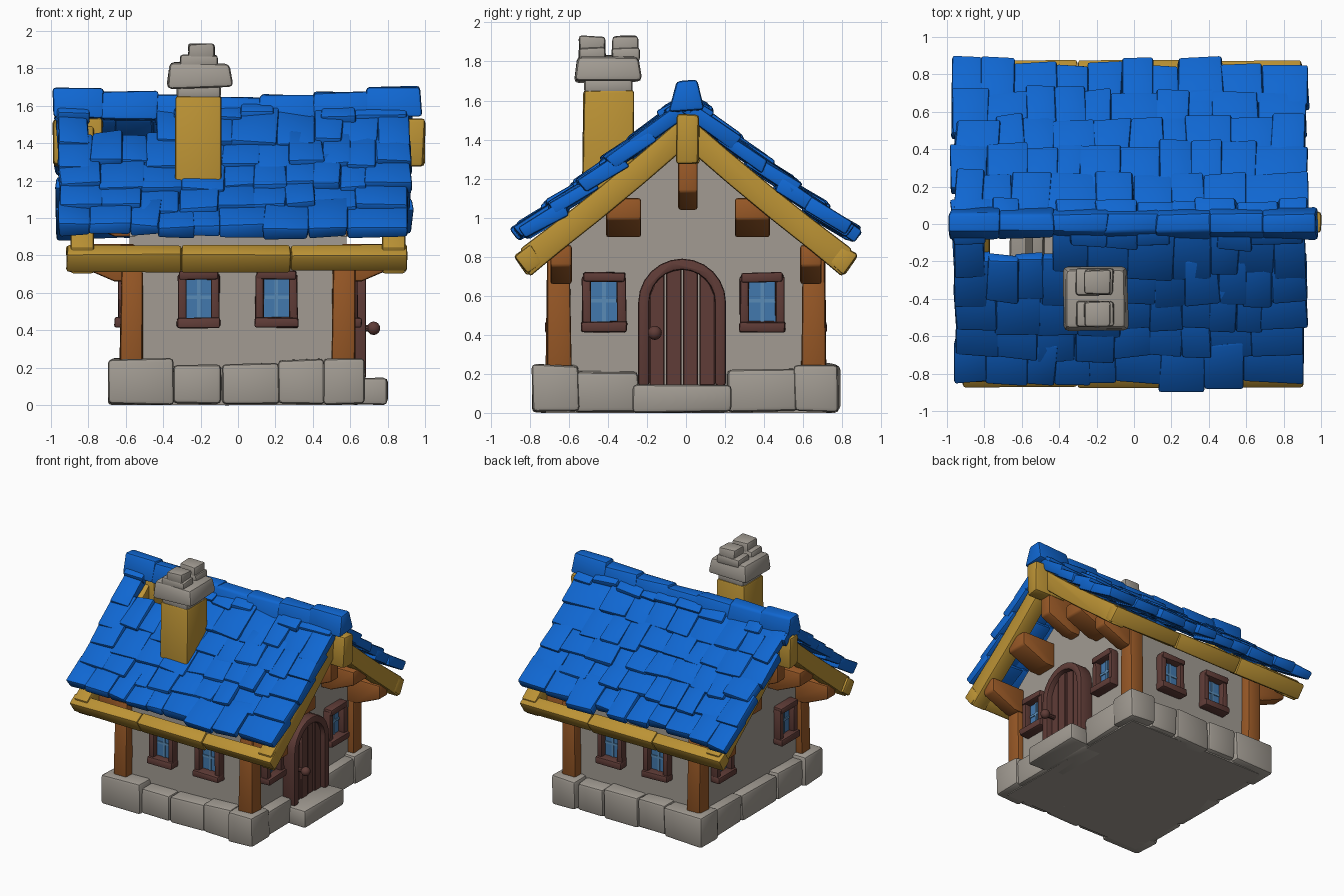
import bpy, bmesh, math, random
from mathutils import Matrix, Vector, Euler

if "Cube" in bpy.data.objects:
    bpy.data.objects.remove(bpy.data.objects["Cube"])

random.seed(7)


def material(name, rgb):
    m = bpy.data.materials.new(name)
    m.diffuse_color = (*rgb, 1)
    m.use_nodes = True
    m.node_tree.nodes["Principled BSDF"].inputs["Base Color"].default_value = m.diffuse_color
    return m


BLUE = material("blue_tile", (0.005, 0.135, 0.64))
TAN = material("ochre_timber", (0.50, 0.29, 0.035))
GREY = material("grey_stone", (0.36, 0.33, 0.29))
WOOD = material("orange_wood", (0.32, 0.10, 0.02))
DARK = material("dark_wood", (0.115, 0.045, 0.038))
GLASS = material("window_glass", (0.055, 0.19, 0.42))
BAR = material("window_bar", (0.10, 0.26, 0.47))


def box(bm, loc, size, rot=(0, 0, 0), jitter=0.0, taper=(1, 1), mat=None):
    """Box with optional narrower top and slightly uneven corners."""
    m = (mat or Matrix()) @ Matrix.Translation(loc) @ Euler(rot).to_matrix().to_4x4()
    for v in bmesh.ops.create_cube(bm, size=1)["verts"]:
        t = taper if v.co.z > 0 else (1, 1)
        p = Vector((v.co.x * size[0] * t[0], v.co.y * size[1] * t[1], v.co.z * size[2]))
        v.co = m @ (p + Vector([random.uniform(-jitter, jitter) for _ in range(3)]))


def span(bm, x, y, z, **kw):
    """Box given by its limits on each axis."""
    box(bm, [(a + b) / 2 for a, b in (x, y, z)], [abs(b - a) for a, b in (x, y, z)], **kw)


def prism(bm, pts, a, b, axis="x"):
    """Extrude a profile along x (points are y,z) or along y (points are x,z)."""
    def put(p, d):
        return (d, p[0], p[1]) if axis == "x" else (p[0], d, p[1])
    lo = [bm.verts.new(put(p, a)) for p in pts]
    hi = [bm.verts.new(put(p, b)) for p in pts]
    bm.faces.new(lo)
    bm.faces.new(hi[::-1])
    for i in range(len(pts)):
        j = (i + 1) % len(pts)
        bm.faces.new((lo[i], hi[i], hi[j], lo[j]))


def finish(name, bm, mat, bevel=0.0, seg=2):
    bmesh.ops.recalc_face_normals(bm, faces=bm.faces)
    if bevel:
        edges = [e for e in bm.edges if len(e.link_faces) == 2 and e.calc_face_angle(0) > 0.6]
        bmesh.ops.bevel(bm, geom=edges, offset=bevel, segments=seg, profile=0.5,
                        affect="EDGES", clamp_overlap=True)
    me = bpy.data.meshes.new(name)
    bm.to_mesh(me)
    bm.free()
    me.materials.append(mat)
    ob = bpy.data.objects.new(name, me)
    bpy.context.collection.objects.link(ob)
    return ob


def roof(y):
    """Height of the tile surface, a little steeper towards the ridge."""
    y = abs(y)
    return 1.66 - 0.88 * y + 0.08 * y * y


# foundation stones, floor and door step
bm = bmesh.new()
for s in (-1, 1):
    cuts = (-0.69, -0.34, -0.09, 0.22, 0.46, 0.675)
    for i, (a, b) in enumerate(zip(cuts, cuts[1:])):
        end = i in (0, 4)
        span(bm, (a, b), (s * 0.55, s * (0.785 if end else 0.76)),
             (0.005, 0.245 if end else random.uniform(0.205, 0.25)), jitter=0.008)
    cuts = (-0.57, -0.24, 0.21, 0.57)
    for i, (a, b) in enumerate(zip(cuts, cuts[1:])):
        top = 0.14 if (s > 0 and i == 1) else random.uniform(0.2, 0.23)
        span(bm, (s * 0.48, s * 0.66), (a, b), (0.005, top), jitter=0.007)
finish("foundation_stones", bm, GREY, 0.022)
bm = bmesh.new()
span(bm, (-0.62, 0.62), (-0.72, 0.72), (0, 0.08))
finish("floor_slab", bm, GREY)
bm = bmesh.new()
span(bm, (0.6, 0.8), (-0.27, 0.23), (0.005, 0.145), jitter=0.006)
finish("door_step", bm, GREY, 0.022)

# plaster walls: two gables and two long sides, open to the roof
bm = bmesh.new()
gable = [(-0.64, 0.1), (0.64, 0.1), (0.64, 0.90), (0.3, 1.18), (0, 1.42), (-0.3, 1.18), (-0.64, 0.90)]
for s in (-1, 1):
    prism(bm, gable, s * 0.54, s * 0.58)
    span(bm, (-0.55, 0.55), (s * 0.60, s * 0.64), (0.1, 0.92))
finish("walls", bm, GREY)

# corner posts
bm = bmesh.new()
for sx in (-1, 1):
    for sy in (-1, 1):
        span(bm, (sx * 0.505, sx * 0.63), (sy * 0.59, sy * 0.715), (0.2, 0.84),
             jitter=0.006, taper=(0.9, 0.9))
finish("corner_posts", bm, WOOD, 0.015)

# wooden corbels under the gable overhang: eaves, middle and ridge
bm = bmesh.new()
for s in (-1, 1):
    for y, half, low, top in ((-0.64, 0.055, 0.66, 0.86), (0.64, 0.055, 0.66, 0.86), (-0.32, 0.09, 0.90, 1.10),
                              (0.34, 0.09, 0.90, 1.10), (0.01, 0.05, 1.04, 1.32)):
        pts = [(s * 0.55, low), (s * 0.66, low), (s * 0.87, low + 0.09),
               (s * 0.87, top), (s * 0.55, top)]
        prism(bm, pts, y - half, y + half, "y")
finish("corbels", bm, WOOD, 0.014)

# ochre barge boards following the roof slope
bm = bmesh.new()
ys = [0.0, 0.22, 0.44, 0.64, 0.85]
for sx in (-1, 1):
    for sy in (-1, 1):
        top = [(sy * y, roof(y) - 0.13) for y in ys]
        low = [(sy * y, roof(y) - 0.30) for y in ys[:-1]] + [(sy * 0.80, roof(0.80) - 0.31)]
        prism(bm, top + low[::-1], sx * 0.77, sx * 0.895)
finish("barge_boards", bm, TAN, 0.014)

# ochre eave boards and ridge beam ends
bm = bmesh.new()
for s in (-1, 1):
    cuts = (-0.915, -0.3, 0.28, 0.9)
    for a, b in zip(cuts, cuts[1:]):
        box(bm, ((a + b) / 2, s * 0.805, 0.785), (b - a, 0.10, 0.12),
            rot=(-s * 0.6, 0, 0), jitter=0.006)
finish("eave_boards", bm, TAN, 0.015)
bm = bmesh.new()
for s in (-1, 1):
    span(bm, (s * 0.72, s * 0.995), (-0.045, 0.065), (1.28, 1.53), jitter=0.008)
finish("ridge_beam_ends", bm, TAN, 0.02)


# roof tiles in overlapping uneven rows, with a few missing
def missing(x, y, side):
    if side < 0:
        return (-0.78 < x < -0.42 and y < 0.31) or (0.2 < x < 0.4 and y < 0.16)
    return -0.62 < x < -0.36 and y < 0.16


bm = bmesh.new()
for side in (-1, 1):
    for row in range(6):
        low = 0.89 - row * 0.148
        high = max(low - 0.25, 0.01)
        x = -0.975 + random.uniform(0, 0.025)
        end = 0.915 + random.uniform(-0.015, 0.015)
        while x < end - 0.01:
            w = random.uniform(0.13, 0.25)
            if end - x - w < 0.11:
                w = end - x
            xc = x + w / 2
            if not missing(xc, low, side):
                lo = low + random.uniform(-0.035, 0.015)
                p0, p1 = Vector((0, lo, roof(lo) + 0.005)), Vector((0, high, roof(high) - 0.03))
                d = p1 - p0
                n = Vector((0, -d.z, d.y)).normalized()
                n = n if n.z > 0 else -n
                c = (p0 + p1) / 2 - n * (0.04 + random.uniform(-0.012, 0.012))
                tilt = math.atan2(d.z, -d.y)
                box(bm, (xc, side * c.y, c.z), (w + 0.008, d.length, 0.075),
                    rot=(-side * tilt, 0, random.uniform(-0.04, 0.04)), jitter=0.011)
            x += w
finish("roof_tiles", bm, BLUE, 0.014)

# ridge cap tiles, sagging in the middle
bm = bmesh.new()
cuts = (-0.985, -0.74, -0.45, -0.16, 0.12, 0.4, 0.68, 0.96)
for a, b in zip(cuts, cuts[1:]):
    xc = (a + b) / 2
    top = 1.645 + 0.06 * xc * xc + random.uniform(-0.008, 0.012)
    span(bm, (a, b + 0.02), (-0.085, 0.095), (top - 0.15, top + 0.005),
         taper=(1, 0.55), jitter=0.01)
finish("ridge_caps", bm, BLUE, 0.018)

# chimney shaft, collar, cap and two pots
bm = bmesh.new()
span(bm, (-0.335, -0.085), (-0.53, -0.265), (0.98, 1.65), taper=(0.97, 0.97), jitter=0.005)
finish("chimney_shaft", bm, TAN, 0.015)
bm = bmesh.new()
span(bm, (-0.328, -0.092), (-0.522, -0.273), (1.63, 1.72))
span(bm, (-0.38, -0.03), (-0.575, -0.225), (1.695, 1.83), taper=(0.92, 0.92), jitter=0.008)
finish("chimney_cap", bm, GREY, 0.025)
bm = bmesh.new()
for y in (-0.48, -0.31):
    span(bm, (-0.31, -0.11), (y - 0.07, y + 0.07), (1.80, 1.87), jitter=0.005)
    span(bm, (-0.265, -0.125), (y - 0.065, y + 0.065), (1.84, 1.93), jitter=0.006)
finish("chimney_pots", bm, GREY, 0.016)

# windows, two on each wall: frame, sill, glass and cross bars
frames, panes, bars = bmesh.new(), bmesh.new(), bmesh.new()
spots = []
for x in (-0.21, 0.205):
    spots += [(x, -0.64, 0), (x, 0.64, math.pi)]
for y in (-0.42, 0.39):
    spots += [(0.58, y, math.pi / 2), (-0.58, y, -math.pi / 2)]
for x, y, ang in spots:
    m = Matrix.Translation((x, y, 0.565)) @ Matrix.Rotation(ang, 4, "Z")
    for s in (-1, 1):
        box(frames, (s * 0.09, -0.02, 0.0), (0.045, 0.08, 0.27), jitter=0.004, mat=m)
    box(frames, (0, -0.025, 0.13), (0.215, 0.09, 0.05), jitter=0.004, mat=m)
    box(frames, (0, -0.03, -0.125), (0.235, 0.10, 0.055), jitter=0.004, mat=m)
    box(panes, (0, -0.007, 0), (0.15, 0.008, 0.23), mat=m)
    box(bars, (0, -0.013, 0), (0.018, 0.009, 0.22), mat=m)
    box(bars, (0, -0.013, 0.01), (0.14, 0.009, 0.018), mat=m)
finish("window_frames", frames, DARK, 0.012)
finish("window_panes", panes, GLASS)
finish("window_bars", bars, BAR)


# arched door on the right gable
def arch(r, steps=12):
    pts = [(-0.02 + r * math.cos(math.pi * i / steps), 0.565 + r * math.sin(math.pi * i / steps))
           for i in range(steps + 1)]
    return [(-0.02 + r, 0.14)] + pts + [(-0.02 - r, 0.14)]


bm = bmesh.new()
prism(bm, arch(0.225) + arch(0.168)[::-1], 0.56, 0.685)
finish("door_frame", bm, DARK, 0.014)
bm = bmesh.new()
R = 0.172
for i in range(4):
    a, b = -R + i * R / 2 + 0.004, -R + (i + 1) * R / 2 - 0.004
    top = [(b + (a - b) * k / 3) for k in range(4)]
    pts = [(a - 0.02, 0.14), (b - 0.02, 0.14)]
    pts += [(t - 0.02, 0.565 + math.sqrt(max(R * R - t * t, 0))) for t in top]
    prism(bm, pts, 0.57, 0.64 + 0.008 * (i % 2))
finish("door_planks", bm, DARK, 0.005, 1)
bm = bmesh.new()
bmesh.ops.create_uvsphere(bm, u_segments=14, v_segments=8, radius=0.036,
                          matrix=Matrix.Translation((0.725, -0.16, 0.41)))
bmesh.ops.create_cone(bm, segments=10, radius1=0.018, radius2=0.018, depth=0.09, cap_ends=True,
                      matrix=Matrix.Translation((0.67, -0.16, 0.41)) @ Matrix.Rotation(math.pi / 2, 4, "Y"))
finish("door_knob", bm, DARK)

# smooth the rounded edges, keep the hard ones
for ob in bpy.context.scene.objects:
    ob.select_set(True)
    bpy.context.view_layer.objects.active = ob
bpy.ops.object.shade_smooth_by_angle(angle=math.radians(35))
